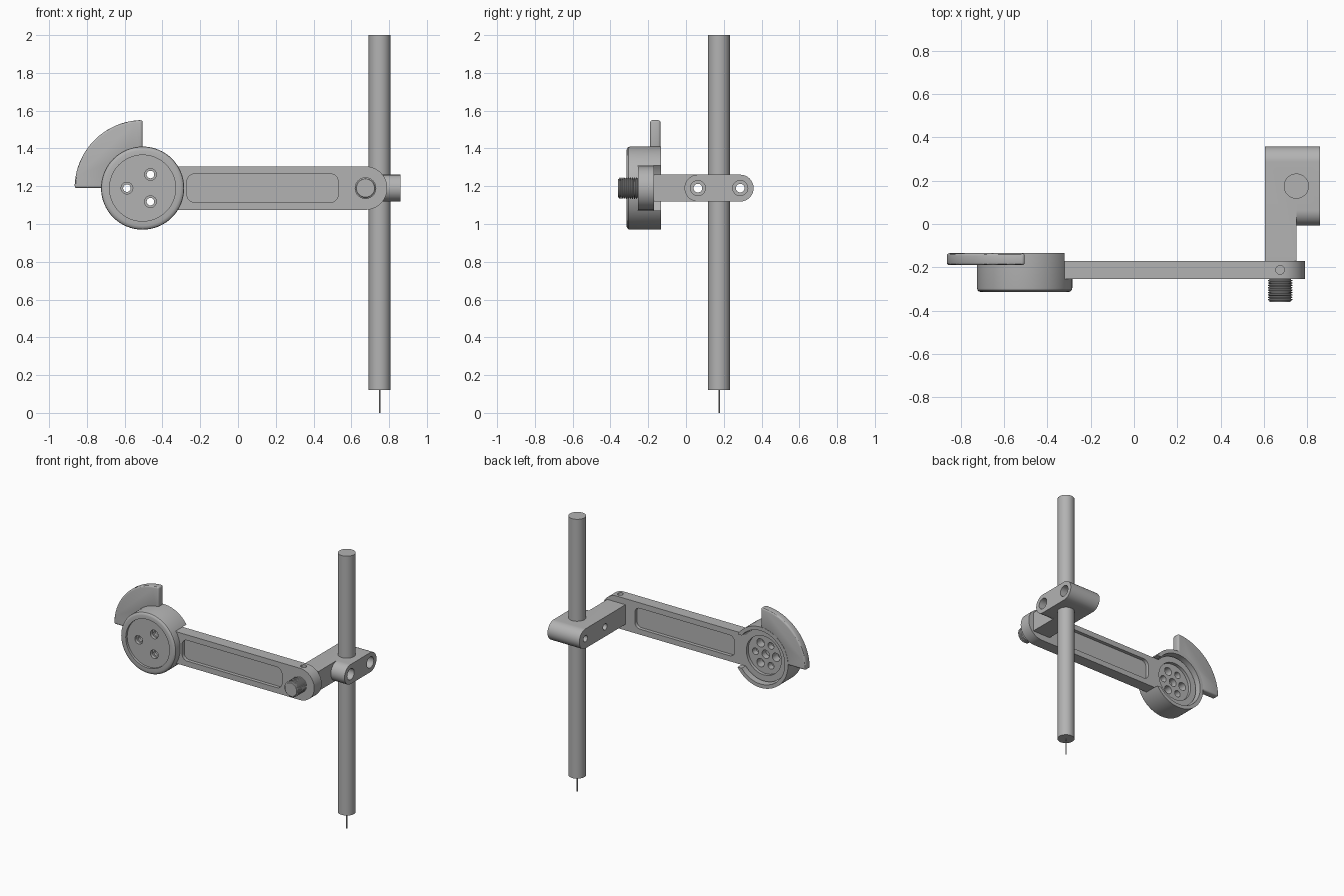
import bpy, bmesh
from math import sin, cos, radians, asin, degrees

cube = bpy.data.objects.get("Cube")
if cube:
    bpy.data.objects.remove(cube)

grey = bpy.data.materials.new("satin_grey")
grey.use_nodes = True
grey.diffuse_color = (0.45, 0.45, 0.45, 1)
grey.node_tree.nodes["Principled BSDF"].inputs["Base Color"].default_value = grey.diffuse_color

AXIS_Z = 1.19          # height of the arm centre line
WHEEL_X = -0.505       # wheel centre
STUD_X = 0.675         # stud centre
ARM_HALF = 0.115


def arc(cx, cy, r, a0, a1, n=24):
    angles = [radians(a0 + (a1 - a0) * i / n) for i in range(n + 1)]
    return [(cx + r * cos(a), cy + r * sin(a)) for a in angles]


def rounded_rect(x0, x1, z0, z1, r):
    return (arc(x1 - r, z1 - r, r, 0, 90, 8) + arc(x0 + r, z1 - r, r, 90, 180, 8)
            + arc(x0 + r, z0 + r, r, 180, 270, 8) + arc(x1 - r, z0 + r, r, 270, 360, 8))


def make(name, bm):
    bmesh.ops.recalc_face_normals(bm, faces=bm.faces)
    mesh = bpy.data.meshes.new(name)
    bm.to_mesh(mesh)
    bm.free()
    mesh.materials.append(grey)
    obj = bpy.data.objects.new(name, mesh)
    bpy.context.collection.objects.link(obj)
    return obj


def prism(name, outline, axis, lo, hi):
    """Extrude a 2D outline along an axis."""
    place = {"x": lambda u, v, w: (w, u, v),
             "y": lambda u, v, w: (u, w, v),
             "z": lambda u, v, w: (u, v, w)}[axis]
    bm = bmesh.new()
    low = [bm.verts.new(place(u, v, lo)) for u, v in outline]
    high = [bm.verts.new(place(u, v, hi)) for u, v in outline]
    bm.faces.new(low)
    bm.faces.new(high)
    n = len(low)
    for i in range(n):
        j = (i + 1) % n
        bm.faces.new((low[i], low[j], high[j], high[i]))
    return make(name, bm)


def rod(name, u, v, r, axis, lo, hi, n=32):
    return prism(name, arc(u, v, r, 0, 360, n)[:-1], axis, lo, hi)


def lathe_y(name, profile, cx, cz, n=64):
    """Spin an (r, y) profile around an axis parallel to y."""
    bm = bmesh.new()
    rings = []
    for r, y in profile:
        if r == 0:
            rings.append([bm.verts.new((cx, y, cz))] * n)
        else:
            rings.append([bm.verts.new((x, y, z)) for x, z in arc(cx, cz, r, 0, 360, n)[:-1]])
    for a, b in zip(rings, rings[1:]):
        for i in range(n):
            j = (i + 1) % n
            corners = list(dict.fromkeys((a[i], a[j], b[j], b[i])))
            bm.faces.new(corners)
    return make(name, bm)


def apply_modifiers(obj):
    bpy.context.view_layer.update()
    graph = bpy.context.evaluated_depsgraph_get()
    mesh = bpy.data.meshes.new_from_object(obj.evaluated_get(graph))
    obj.modifiers.clear()
    obj.data = mesh


def cut(obj, cutters):
    for c in cutters:
        mod = obj.modifiers.new("cut", "BOOLEAN")
        mod.operation, mod.solver, mod.object = "DIFFERENCE", "EXACT", c
    apply_modifiers(obj)
    for c in cutters:
        bpy.data.objects.remove(c)


def bevel(obj, width):
    mod = obj.modifiers.new("bevel", "BEVEL")
    mod.width, mod.segments, mod.limit_method = width, 3, "ANGLE"
    mod.angle_limit = radians(40)
    apply_modifiers(obj)


def hole_spot(angle, r=0.083):
    return WHEEL_X + r * cos(radians(angle)), AXIS_Z + r * sin(radians(angle))


THROUGH = (60, 180, 300)

# Pole and the needle at its foot
pole = rod("pole", 0.75, 0.175, 0.058, "z", 0.12, 2.0, 48)
rod("needle", 0.75, 0.175, 0.004, "z", 0, 0.13, 12)

# Wheel cup: rounded front rim, shallow face, open back
cup = lathe_y("wheel_cup", [
    (0, -0.298), (0.175, -0.298), (0.175, -0.315), (0.2, -0.315), (0.211, -0.312),
    (0.218, -0.305), (0.22, -0.295), (0.22, -0.133), (0.193, -0.133),
    (0.193, -0.253), (0, -0.253)], WHEEL_X, AXIS_Z)
slot_h = ARM_HALF + 0.004
cutters = [prism("slot_cutter", rounded_rect(WHEEL_X, -0.2, AXIS_Z - slot_h, AXIS_Z + slot_h, 0.01),
                 "y", -0.253, -0.1)]
for a in THROUGH:
    cutters.append(rod("bore_cutter", *hole_spot(a), 0.031, "y", -0.33, -0.275))
    cutters.append(rod("hole_cutter", *hole_spot(a), 0.02, "y", -0.33, -0.2))
cut(cup, cutters)

# Quarter-circle fin
fin = prism("quarter_fin", arc(WHEEL_X, AXIS_Z, 0.36, 90, 180, 40)
            + arc(WHEEL_X, AXIS_Z, 0.2, 180, 90, 24), "y", -0.19, -0.135)
bevel(fin, 0.012)

# Arm: round hub end, straight bar, rounded stud end
tip = degrees(asin(ARM_HALF / 0.185))
arm = prism("arm", arc(WHEEL_X, AXIS_Z, 0.185, tip, 360 - tip, 48)
            + arc(STUD_X, AXIS_Z, ARM_HALF, -90, 90, 32), "y", -0.255, -0.17)
cutters = []
pocket = rounded_rect(-0.27, 0.53, 1.115, 1.265, 0.04)
for lo, hi in ((-0.3, -0.23), (-0.195, -0.1)):
    cutters.append(prism("pocket_cutter", pocket, "y", lo, hi))
cutters.append(rod("hub_cutter", WHEEL_X, AXIS_Z, 0.14, "y", -0.192, -0.1, 48))
cutters.append(rod("centre_cutter", WHEEL_X, AXIS_Z, 0.03, "y", -0.235, -0.1))
for a in range(0, 360, 60):
    if a in THROUGH:
        cutters.append(rod("hole_cutter", *hole_spot(a), 0.03, "y", -0.3, -0.1))
    else:
        cutters.append(rod("blind_cutter", *hole_spot(a), 0.024, "y", -0.235, -0.1))
cutters.append(rod("set_screw_cutter", STUD_X, -0.212, 0.02, "z", 1.25, 1.4))
cut(arm, cutters)

# Threaded stud
profile = [(0, -0.25), (0.05, -0.25)]
turns = 9
for i in range(turns):
    y = -0.257 - i * 0.011
    profile += [(0.05, y), (0.057, y - 0.003), (0.057, y - 0.006), (0.05, y - 0.009)]
profile += [(0.048, -0.36), (0, -0.36)]
lathe_y("threaded_stud", profile, STUD_X, AXIS_Z, 40)

# Clamp: long bracket and short cap gripping the pole, with two screw holes
R = 0.071
bracket = prism("clamp_bracket", [(-0.17, AXIS_Z - R)] + arc(0.287, AXIS_Z, R, -90, 90)
                + [(-0.17, AXIS_Z + R)], "x", 0.605, 0.75)
cap = prism("clamp_cap", arc(0.287, AXIS_Z, R, -90, 90)
            + arc(0.063, AXIS_Z, R, 90, 270), "x", 0.75, 0.86)
for part in (bracket, cap):
    cutters = [rod("pole_cutter", 0.75, 0.175, 0.0575, "z", 1.0, 1.4, 48)]
    for y in (0.063, 0.287):
        cutters.append(rod("screw_cutter", y, AXIS_Z, 0.023, "x", 0.5, 1.0))
        cutters.append(rod("head_cutter", y, AXIS_Z, 0.04, "x", 0.8, 1.0))
    cut(part, cutters)

# Smooth round surfaces while keeping hard edges
for obj in bpy.context.scene.objects:
    if obj.type == "MESH" and grey.name in obj.data.materials:
        obj.data.shade_smooth()
        obj.data.set_sharp_from_angle(angle=radians(30))
